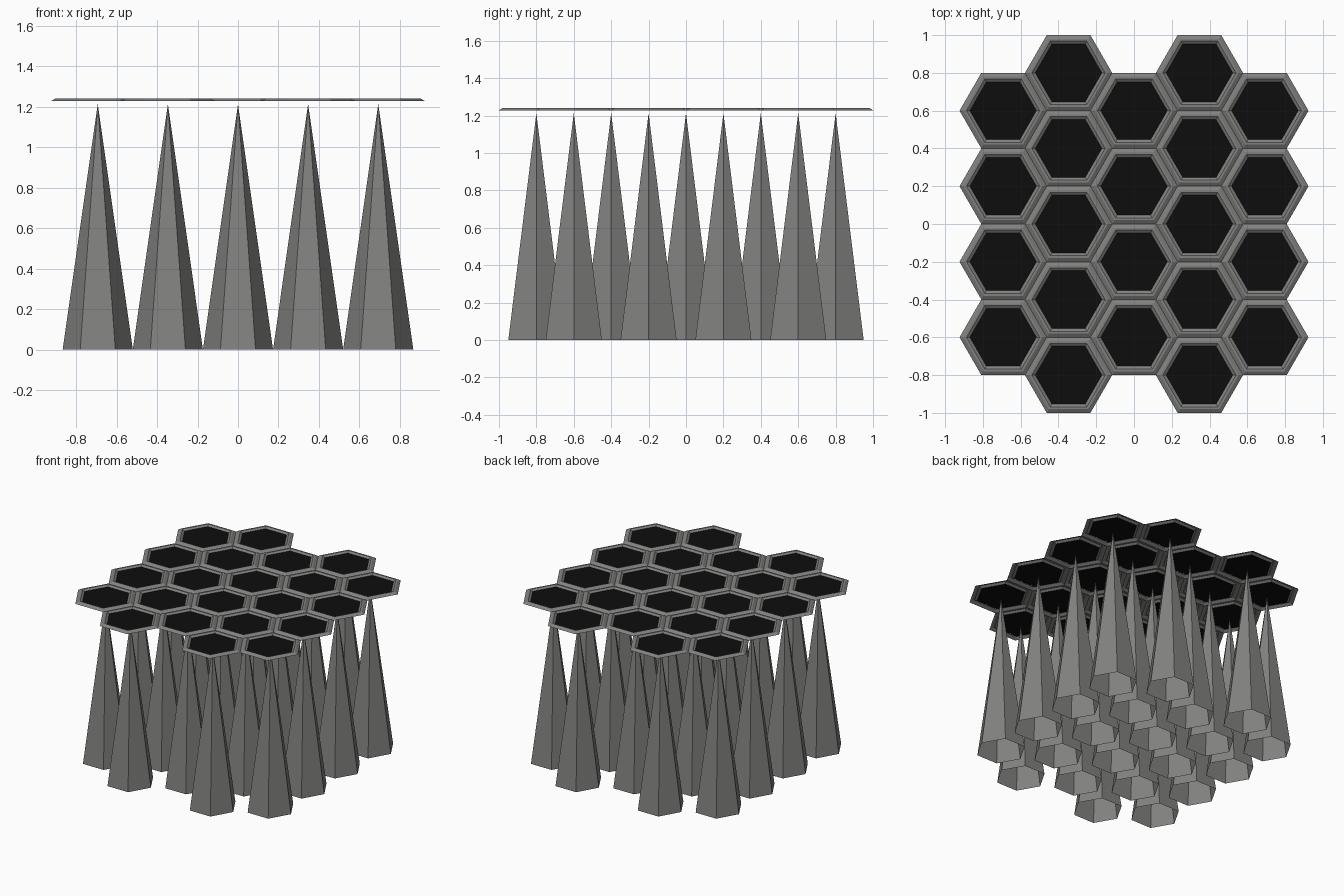
import bpy, bmesh, math

if "Cube" in bpy.data.objects:
    bpy.data.objects.remove(bpy.data.objects["Cube"])

PITCH = 0.4                      # distance between neighbouring hexagons
COL = PITCH * math.sqrt(3) / 2   # distance between columns


def material(name, r, g, b):
    m = bpy.data.materials.new(name)
    m.diffuse_color = (r, g, b, 1)
    m.use_nodes = True
    m.node_tree.nodes["Principled BSDF"].inputs["Base Color"].default_value = m.diffuse_color
    return m


grey = material("stone grey", 0.22, 0.22, 0.215)
black = material("near black", 0.004, 0.004, 0.004)


def hex_part(name, profile, mat, x, y, cap=False):
    """Hexagonal surface through (apothem, z) rings; apothem 0 makes a point."""
    bm = bmesh.new()
    rings = []
    for a, z in profile:
        if a == 0:
            rings.append([bm.verts.new((0, 0, z))])
            continue
        r = a / math.cos(math.pi / 6)
        rings.append([bm.verts.new((r * math.cos(i * math.pi / 3),
                                    r * math.sin(i * math.pi / 3), z)) for i in range(6)])
    for lo, hi in zip(rings, rings[1:]):
        for i in range(6):
            j = (i + 1) % 6
            if len(hi) == 1:
                bm.faces.new((lo[i], lo[j], hi[0]))
            else:
                bm.faces.new((lo[i], lo[j], hi[j], hi[i]))
    if cap:
        bm.faces.new(rings[-1])
    me = bpy.data.meshes.new(name)
    bm.to_mesh(me)
    bm.free()
    me.materials.append(mat)
    ob = bpy.data.objects.new(name, me)
    ob.location = (x, y, 0)
    bpy.context.collection.objects.link(ob)


# Columns alternate between four and five cells
for c in range(-2, 3):
    n = 5 if c % 2 else 4
    for k in range(n):
        x, y = c * COL, (k - (n - 1) / 2) * PITCH
        # open-bottomed spike
        hex_part("spike", [(0.15, 0), (0, 1.213)], grey, x, y)
        # bevelled rim
        hex_part("rim", [(0.2, 1.228), (0.18, 1.241), (0.168, 1.241), (0.152, 1.229)], grey, x, y)
        # dark cell panel
        hex_part("cell_panel", [(0.153, 1.230)], black, x, y, cap=True)
